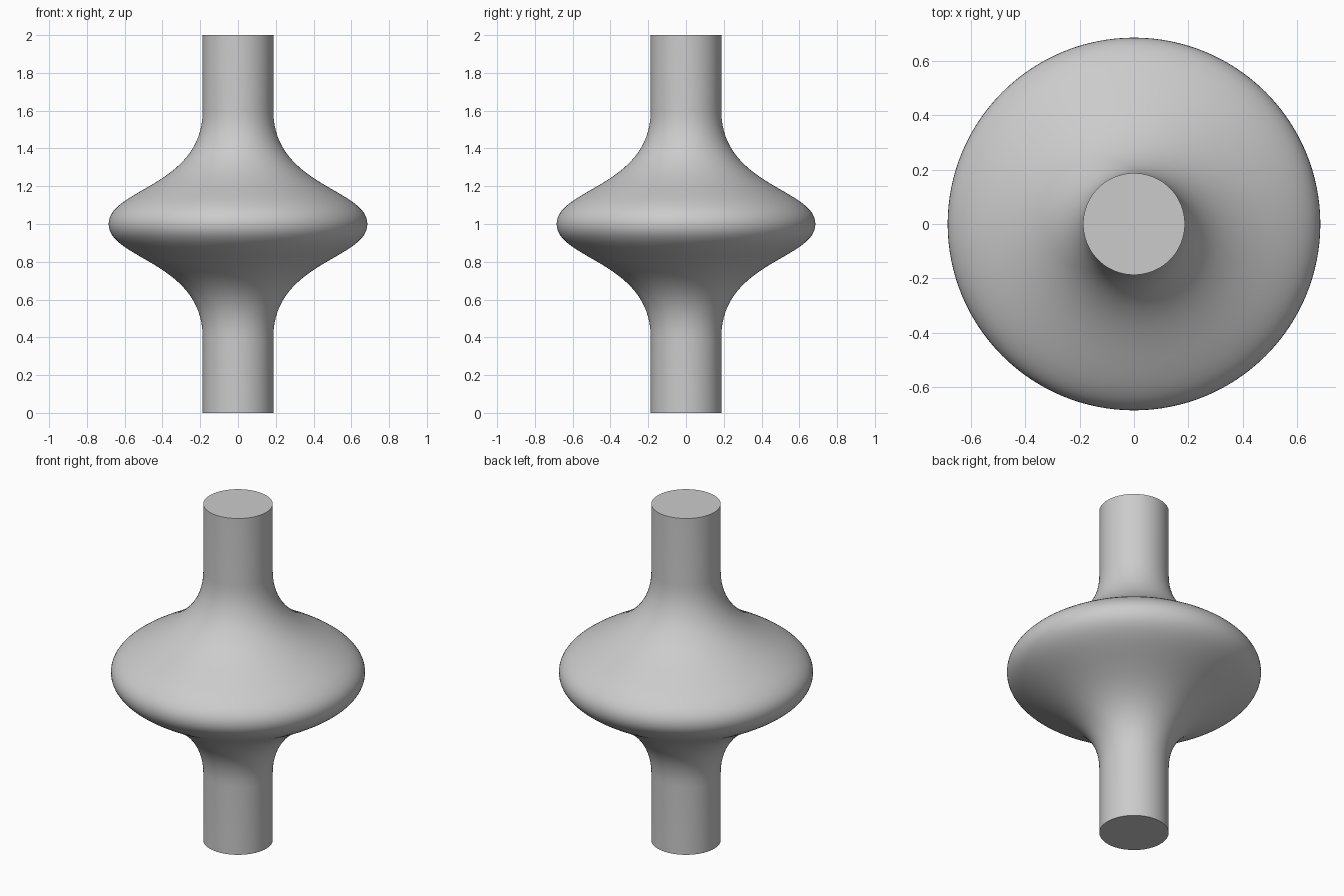
import bpy, bmesh
from mathutils import Vector
from mathutils.geometry import interpolate_bezier

if "Cube" in bpy.data.objects:
    bpy.data.objects.remove(bpy.data.objects["Cube"])

NECK, RIM = 0.187, 0.685

# Half profile: straight neck, then a smooth S-curve out to the rim
flare = interpolate_bezier(Vector((NECK, 0, 1.6)), Vector((NECK, 0, 1.2)),
                           Vector((RIM, 0, 1.187)), Vector((RIM, 0, 1.0)), 33)
upper = [Vector((0, 0, 2)), Vector((NECK, 0, 2))] + list(flare)

# Mirror the profile below the rim
lower = [Vector((p.x, 0, 2 - p.z)) for p in reversed(upper[:-1])]
profile = upper + lower

# Spin the profile into a closed body
bm = bmesh.new()
verts = [bm.verts.new(p) for p in profile]
edges = [bm.edges.new(pair) for pair in zip(verts, verts[1:])]
bmesh.ops.spin(bm, geom=verts + edges, cent=(0, 0, 0), axis=(0, 0, 1),
               angle=6.283185307, steps=128, use_merge=True)
bmesh.ops.remove_doubles(bm, verts=bm.verts, dist=0.0001)
bmesh.ops.recalc_face_normals(bm, faces=bm.faces)
mesh = bpy.data.meshes.new("flared_spindle")
bm.to_mesh(mesh)
bm.free()

spindle = bpy.data.objects.new("flared_spindle", mesh)
bpy.context.collection.objects.link(spindle)

# Plain grey finish
grey = bpy.data.materials.new("light_grey")
grey.diffuse_color = (0.6, 0.6, 0.6, 1)
grey.use_nodes = True
grey.node_tree.nodes["Principled BSDF"].inputs["Base Color"].default_value = grey.diffuse_color
mesh.materials.append(grey)

# Smooth sides with crisp end caps
bpy.context.view_layer.objects.active = spindle
spindle.select_set(True)
bpy.ops.object.shade_smooth_by_angle(angle=0.6)
